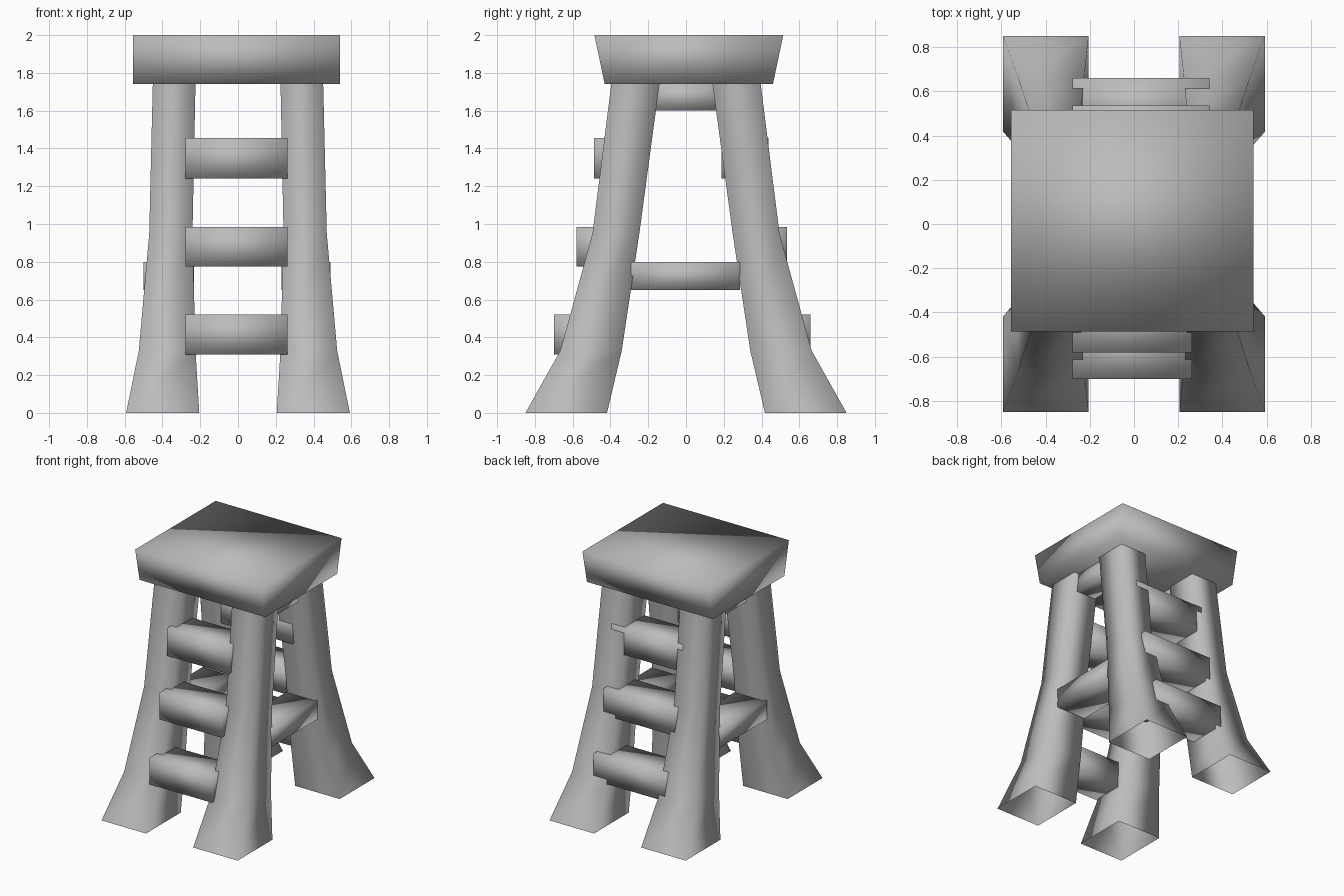
import bpy, bmesh

# Remove the default cube only
cube = bpy.data.objects.get("Cube")
if cube:
    bpy.data.objects.remove(cube, do_unlink=True)

# Single plain grey finish
grey = bpy.data.materials.new("plain grey")
grey.use_nodes = True
colour = (0.5, 0.5, 0.5, 1)
grey.diffuse_color = colour
grey.node_tree.nodes["Principled BSDF"].inputs["Base Color"].default_value = colour


def loft(name, sections, capped=True):
    """Join rectangles (x0, x1, y0, y1, z), listed bottom to top, into a smooth part."""
    bm = bmesh.new()
    rings = []
    for x0, x1, y0, y1, z in sections:
        corners = ((x0, y0), (x1, y0), (x1, y1), (x0, y1))
        rings.append([bm.verts.new((x, y, z)) for x, y in corners])
    for low, high in zip(rings, rings[1:]):
        for i in range(4):
            j = (i + 1) % 4
            bm.faces.new((low[i], low[j], high[j], high[i]))
    if capped:
        bm.faces.new(rings[0][::-1])
        bm.faces.new(rings[-1])
    for face in bm.faces:
        face.smooth = True
    mesh = bpy.data.meshes.new(name)
    bm.to_mesh(mesh)
    bm.free()
    mesh.materials.append(grey)
    obj = bpy.data.objects.new(name, mesh)
    bpy.context.collection.objects.link(obj)
    return obj


def box(name, x0, x1, y0, y1, z0, z1):
    return loft(name, [(x0, x1, y0, y1, z0), (x0, x1, y0, y1, z1)])


# Seat, flared towards the top at front and back
loft("seat", [(-0.555, 0.54, -0.43, 0.46, 1.74), (-0.555, 0.54, -0.485, 0.515, 2.0)])

# Four splayed open-ended legs: inner x, outer x, inner y, outer y, height
leg_profile = [
    (0.205, 0.592, 0.418, 0.85, 0.0),
    (0.225, 0.525, 0.34, 0.665, 0.33),
    (0.241, 0.47, 0.247, 0.495, 0.95),
    (0.225, 0.451, 0.14, 0.395, 1.745),
]
for sx, side in ((-1, "right"), (1, "left")):
    for sy, end in ((-1, "front"), (1, "back")):
        sections = []
        for xi, xo, yi, yo, z in leg_profile:
            xs, ys = sorted((sx * xi, sx * xo)), sorted((sy * yi, sy * yo))
            sections.append((*xs, *ys, z))
        loft(f"{end}_{side}_leg", sections, capped=False)

# Ladder rungs at front and back: bottom, top, front outer y, back outer y
levels = [(0.31, 0.52, -0.70, 0.66), (0.775, 0.985, -0.58, 0.535), (1.24, 1.455, -0.487, 0.437)]
depth = 0.25
for n, (z0, z1, front, back) in enumerate(levels, 1):
    box(f"front_rung_{n}", -0.278, 0.262, front, front + depth, z0, z1)
    box(f"back_rung_{n}", -0.278, 0.342, back - depth, back, z0, z1)

# Side stretchers, one low and one under the seat on each side
for side, low_x, top_x in (("right", (-0.50, -0.233), (-0.41, -0.24)),
                           ("left", (0.23, 0.49), (0.24, 0.41))):
    box(f"{side}_low_stretcher", *low_x, -0.29, 0.285, 0.65, 0.80)
    box(f"{side}_top_stretcher", *top_x, -0.25, 0.25, 1.60, 1.75)
